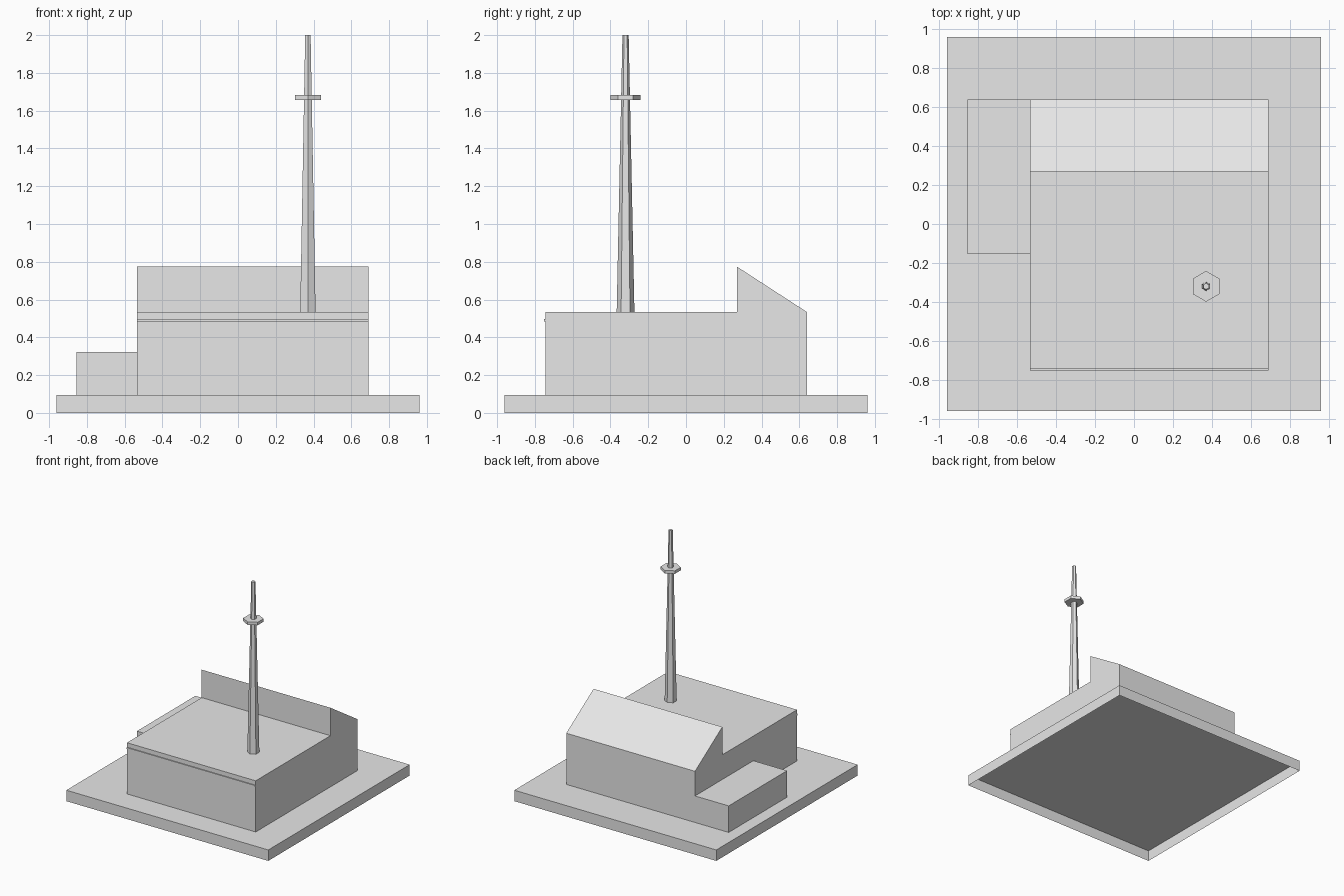
import bpy, bmesh, math

if "Cube" in bpy.data.objects:
    bpy.data.objects.remove(bpy.data.objects["Cube"])

grey = bpy.data.materials.new("light_grey")
grey.diffuse_color = (0.8, 0.8, 0.8, 1)
grey.use_nodes = True
grey.node_tree.nodes["Principled BSDF"].inputs["Base Color"].default_value = grey.diffuse_color


def finish(name, bm):
    bmesh.ops.recalc_face_normals(bm, faces=bm.faces)
    mesh = bpy.data.meshes.new(name)
    bm.to_mesh(mesh)
    bm.free()
    mesh.materials.append(grey)
    obj = bpy.data.objects.new(name, mesh)
    bpy.context.collection.objects.link(obj)
    return obj


def extrude_profile(name, profile, x0, x1, open_bottom=True):
    """Extrude a (y, z) profile along x; the first edge is the underside."""
    bm = bmesh.new()
    ends = [[bm.verts.new((x, y, z)) for y, z in profile] for x in (x0, x1)]
    for end in ends:
        bm.faces.new(end)
    n = len(profile)
    for i in range(1 if open_bottom else 0, n):
        j = (i + 1) % n
        bm.faces.new((ends[0][i], ends[0][j], ends[1][j], ends[1][i]))
    return finish(name, bm)


def box(name, x0, x1, y0, y1, z0, z1, open_bottom=True):
    rect = [(y0, z0), (y1, z0), (y1, z1), (y0, z1)]
    return extrude_profile(name, rect, x0, x1, open_bottom)


def hex_column(name, r0, r1, z0, z1):
    """Six-sided column with corners pointing along y."""
    bm = bmesh.new()
    bmesh.ops.create_cone(bm, cap_ends=True, segments=6,
                          radius1=r0, radius2=r1, depth=z1 - z0)
    # put a corner on the y axis whatever the starting corner is
    v = bm.verts[:][0].co
    turn = math.pi / 2 - math.atan2(v.y, v.x)
    c, s = math.cos(turn), math.sin(turn)
    for vert in bm.verts:
        x, y, z = vert.co
        vert.co = (c * x - s * y, s * x + c * y, z)
    obj = finish(name, bm)
    obj.location = (0.37, -0.32, (z0 + z1) / 2)
    return obj


# Ground slab, hollow underneath
box("base_slab", -0.96, 0.96, -0.96, 0.96, 0, 0.094)

# Main hall with raised sloping rear roof
hall = [(-0.745, 0.094), (0.64, 0.094), (0.64, 0.534), (0.27, 0.774),
        (0.27, 0.534), (-0.745, 0.534)]
extrude_profile("main_hall", hall, -0.534, 0.69)

# Low side annex
box("side_annex", -0.854, -0.534, -0.153, 0.64, 0.094, 0.322)

# Thin trim along the front wall
box("front_trim", -0.534, 0.69, -0.753, -0.745, 0.485, 0.496, False)

# Tapered chimney mast and its collar
hex_column("mast", 0.047, 0.0165, 0.534, 2.0)
hex_column("mast_collar", 0.079, 0.079, 1.656, 1.682)
